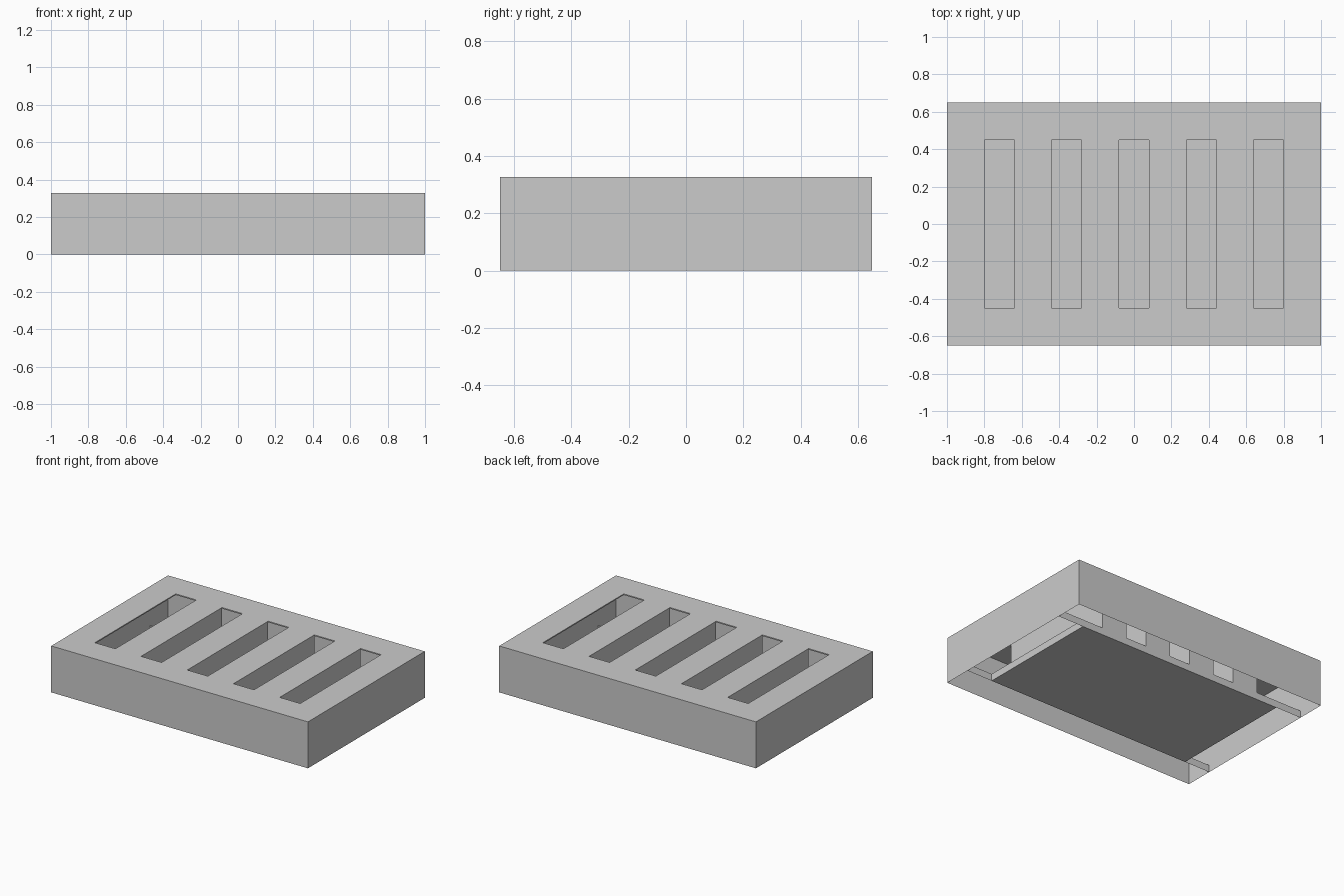
import bpy, bmesh

if "Cube" in bpy.data.objects:
    bpy.data.objects.remove(bpy.data.objects["Cube"], do_unlink=True)

L, W, H = 1.0, 0.65, 0.327       # half length, half width, height
IX, IY = 0.8, 0.45               # half size of the slotted area
SLOT, PITCH, COUNT = 0.16, 0.36, 5
FLOOR, SKIN = 0.05, 0.008

grey = bpy.data.materials.new("plain grey")
grey.use_nodes = True
colour = (0.6, 0.6, 0.6, 1)
grey.diffuse_color = colour
grey.node_tree.nodes["Principled BSDF"].inputs["Base Color"].default_value = colour


def finish(name, bm):
    mesh = bpy.data.meshes.new(name)
    bm.to_mesh(mesh)
    bm.free()
    mesh.materials.append(grey)
    obj = bpy.data.objects.new(name, mesh)
    bpy.context.collection.objects.link(obj)
    return obj


def quad(bm, *points):
    bm.faces.new([bm.verts.new(p) for p in points])


def box(name, x0, x1, y0, y1, z0, z1):
    bm = bmesh.new()
    bmesh.ops.create_cube(bm, size=1)
    for v in bm.verts:
        v.co = (x1 if v.co.x > 0 else x0,
                y1 if v.co.y > 0 else y0,
                z1 if v.co.z > 0 else z0)
    return finish(name, bm)


slots = [(-IX + i * PITCH, -IX + i * PITCH + SLOT) for i in range(COUNT)]

# Thin top plate with a row of slots, made as a grid with the slot cells left out
xs = [-L] + [x for s in slots for x in s] + [L]
ys = [-W, -IY, IY, W]
bm = bmesh.new()
for i in range(len(xs) - 1):
    for j in range(len(ys) - 1):
        if j == 1 and i % 2 == 1:
            continue
        quad(bm, (xs[i], ys[j], H), (xs[i + 1], ys[j], H),
             (xs[i + 1], ys[j + 1], H), (xs[i], ys[j + 1], H))
bmesh.ops.remove_doubles(bm, verts=bm.verts, dist=0.0001)
top = finish("slotted_top", bm)
solid = top.modifiers.new("thickness", 'SOLIDIFY')
solid.thickness = SKIN
solid.offset = -1

# Outer skirt of thin walls, open below
bm = bmesh.new()
corners = [(-L, -W), (L, -W), (L, W), (-L, W)]
for (ax, ay), (bx, by) in zip(corners, corners[1:] + corners[:1]):
    quad(bm, (ax, ay, 0), (bx, by, 0), (bx, by, H), (ax, ay, H))
bmesh.ops.remove_doubles(bm, verts=bm.verts, dist=0.0001)
finish("outer_skirt", bm)

# Floor slab below the slots
box("floor_slab", -IX, IX, -IY, IY, 0, FLOOR)

# Ribs between neighbouring slots
for n, (a, b) in enumerate(zip(slots, slots[1:]), 1):
    box(f"rib_{n}", a[1], b[0], -IY, IY, FLOOR, H - SKIN)

# Thin fins joining the floor slab to the end walls
for sx, side in ((-1, "right"), (1, "left")):
    for sy, end in ((-1, "front"), (1, "back")):
        bm = bmesh.new()
        y = sy * IY
        quad(bm, (sx * IX, y, 0), (sx * L, y, 0), (sx * L, y, FLOOR), (sx * IX, y, FLOOR))
        finish(f"{end}_{side}_fin", bm)
